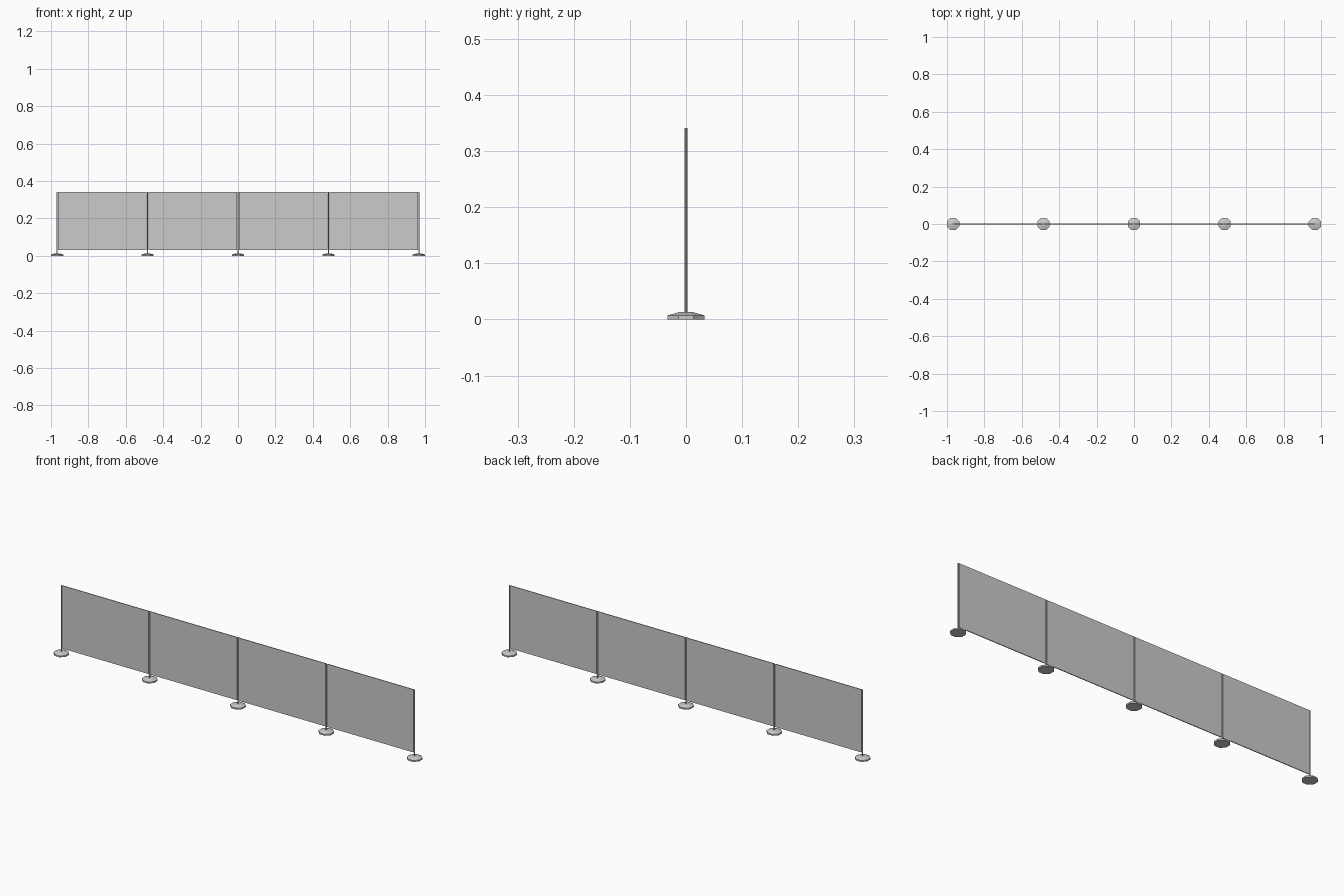
import bpy, bmesh, math

if "Cube" in bpy.data.objects:
    bpy.data.objects.remove(bpy.data.objects["Cube"])

SPACING = 0.4835
APOTHEM = 0.033
TOP = 0.341


def make(name, bm):
    bmesh.ops.recalc_face_normals(bm, faces=bm.faces)
    mesh = bpy.data.meshes.new(name)
    bm.to_mesh(mesh)
    bm.free()
    ob = bpy.data.objects.new(name, mesh)
    bpy.context.collection.objects.link(ob)
    return ob


def lathe(name, x, profile, sides):
    # stacked polygon rings with flats facing the axes, capped at both ends
    bm = bmesh.new()
    rings = []
    for apothem, z in profile:
        r = apothem / math.cos(math.pi / sides)
        rings.append([bm.verts.new((x + r * math.cos((i + 0.5) * math.tau / sides),
                                    r * math.sin((i + 0.5) * math.tau / sides), z))
                      for i in range(sides)])
    for a, b in zip(rings, rings[1:]):
        for i in range(sides):
            j = (i + 1) % sides
            bm.faces.new((a[i], a[j], b[j], b[i]))
    bm.faces.new(rings[0][::-1])
    bm.faces.new(rings[-1])
    return make(name, bm)


def box(name, x0, x1, y0, y1, z0, z1):
    bm = bmesh.new()
    bmesh.ops.create_cube(bm, size=1)
    for v in bm.verts:
        v.co = (x1 if v.co.x > 0 else x0,
                y1 if v.co.y > 0 else y0,
                z1 if v.co.z > 0 else z0)
    return make(name, bm)


# weighted feet and slim posts
for i in range(-2, 3):
    x = i * SPACING
    lathe(f"foot_{i + 3}", x, [(APOTHEM, 0), (APOTHEM, 0.007), (0.012, 0.013)], 8)
    lathe(f"post_{i + 3}", x, [(0.0025, 0.012), (0.0025, TOP)], 8)

# barrier panels stretched between neighbouring posts
for i in range(-2, 2):
    x = i * SPACING
    box(f"panel_{i + 3}", x + 0.0045, x + SPACING - 0.0045,
        -0.002, 0.002, 0.03, TOP)
